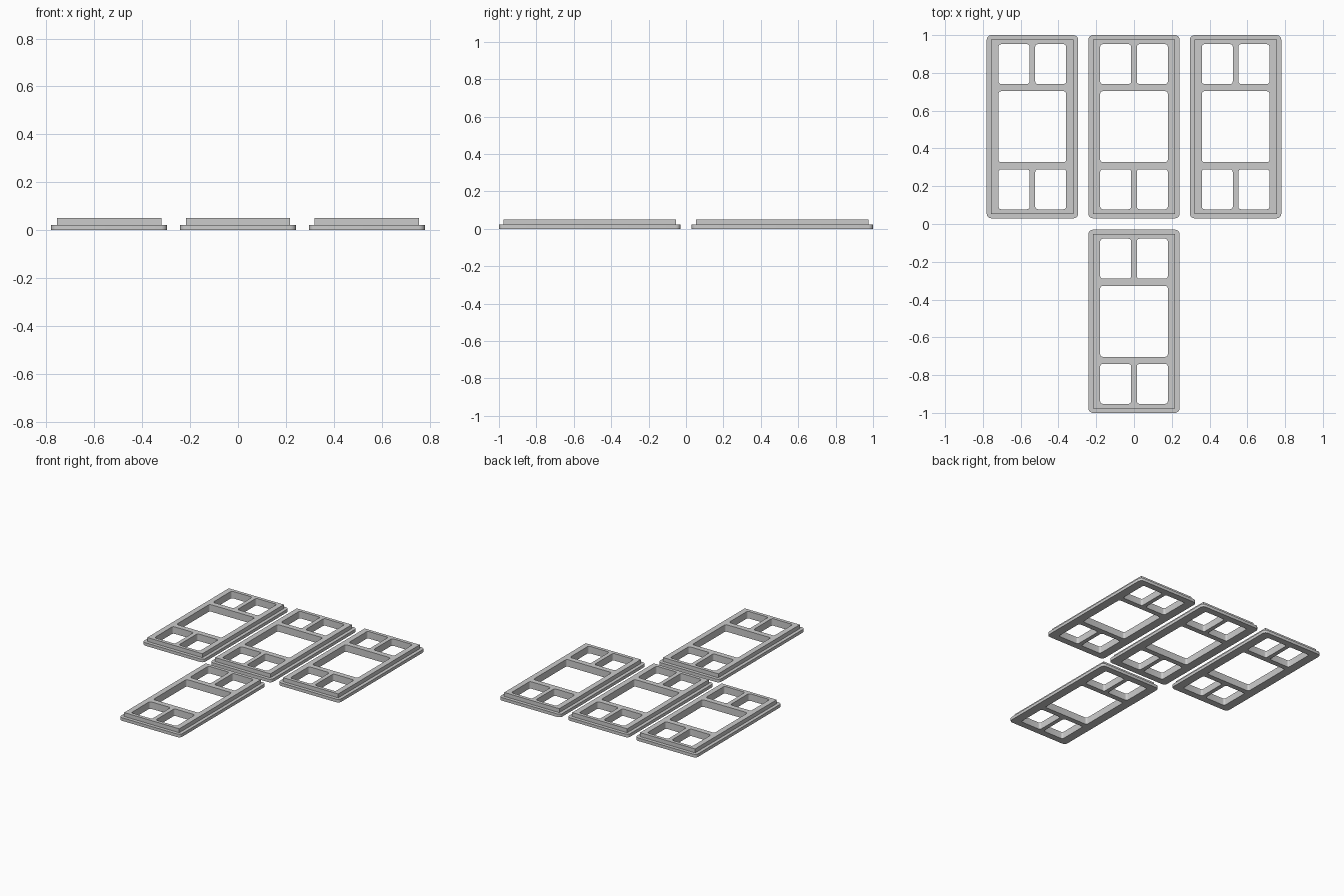
import bpy, bmesh, math

if "Cube" in bpy.data.objects:
    bpy.data.objects.remove(bpy.data.objects["Cube"])

# Panel dimensions
HALF_W, HALF_L = 0.242, 0.485
STEP = 0.024              # width of the ledge around the raised part
Z_LEDGE, Z_TOP = 0.022, 0.05
ARC_STEPS = 5


def outline(x0, x1, y0, y1, r):
    """Counter-clockwise rectangle with rounded corners (r = 0 is square)."""
    if r == 0:
        return [(x0, y0), (x1, y0), (x1, y1), (x0, y1)]
    pts = []
    corners = [(x0 + r, y0 + r, 180), (x1 - r, y0 + r, 270),
               (x1 - r, y1 - r, 0), (x0 + r, y1 - r, 90)]
    for cx, cy, start in corners:
        for i in range(ARC_STEPS + 1):
            a = math.radians(start + 90 * i / ARC_STEPS)
            pts.append((cx + r * math.cos(a), cy + r * math.sin(a)))
    return pts


def loop(bm, pts, z):
    """Closed ring of vertices and edges at height z."""
    verts = [bm.verts.new((x, y, z)) for x, y in pts]
    edges = [bm.edges.new((verts[i - 1], verts[i])) for i in range(len(verts))]
    return verts, edges


def wall(bm, low, high):
    """Vertical strip between two matching rings."""
    for i in range(len(low)):
        bm.faces.new((low[i - 1], low[i], high[i], high[i - 1]))


def fill(bm, rings):
    """Flat face region bounded by the rings, leaving the holes open."""
    edges = [e for _, ring_edges in rings for e in ring_edges]
    bm.normal_update()
    bmesh.ops.triangle_fill(bm, use_beauty=True, use_dissolve=False,
                            edges=edges, normal=(0, 0, 1))


def panel_mesh():
    bm = bmesh.new()
    flange = outline(-HALF_W, HALF_W, -HALF_L, HALF_L, 0.025)
    raised = outline(-HALF_W + STEP, HALF_W - STEP,
                     -HALF_L + STEP, HALF_L - STEP, 0)

    # One wide opening, and a pair of small ones at each end
    holes = [outline(-0.179, 0.179, -0.188, 0.188, 0.014)]
    for y0, y1 in ((0.226, 0.437), (-0.437, -0.226)):
        for x0, x1 in ((-0.179, -0.015), (0.015, 0.179)):
            holes.append(outline(x0, x1, y0, y1, 0.014))

    flange_low, flange_high = loop(bm, flange, 0), loop(bm, flange, Z_LEDGE)
    raised_low, raised_high = loop(bm, raised, Z_LEDGE), loop(bm, raised, Z_TOP)
    holes_low = [loop(bm, h, 0) for h in holes]
    holes_high = [loop(bm, h, Z_TOP) for h in holes]

    # Underside, ledge and top
    fill(bm, [flange_low] + holes_low)
    fill(bm, [flange_high, raised_low])
    fill(bm, [raised_high] + holes_high)

    # Outer walls and opening walls
    wall(bm, flange_low[0], flange_high[0])
    wall(bm, raised_low[0], raised_high[0])
    for low, high in zip(holes_low, holes_high):
        wall(bm, low[0], high[0])

    bmesh.ops.recalc_face_normals(bm, faces=bm.faces)
    mesh = bpy.data.meshes.new("window_panel")
    bm.to_mesh(mesh)
    bm.free()
    for p in mesh.polygons:
        p.use_smooth = True
    mesh.set_sharp_from_angle(angle=math.radians(30))
    return mesh


grey = bpy.data.materials.new("light_grey")
grey.diffuse_color = (0.6, 0.6, 0.6, 1)
grey.use_nodes = True
grey.node_tree.nodes["Principled BSDF"].inputs["Base Color"].default_value = grey.diffuse_color

mesh = panel_mesh()
mesh.materials.append(grey)

# Three panels in a row at the back, one in front of the middle
for name, x, y in (("left_panel", -0.538, 0.515), ("middle_panel", 0, 0.515),
                   ("right_panel", 0.538, 0.515), ("front_panel", 0, -0.515)):
    panel = bpy.data.objects.new(name, mesh)
    panel.location = (x, y, 0)
    bpy.context.collection.objects.link(panel)
